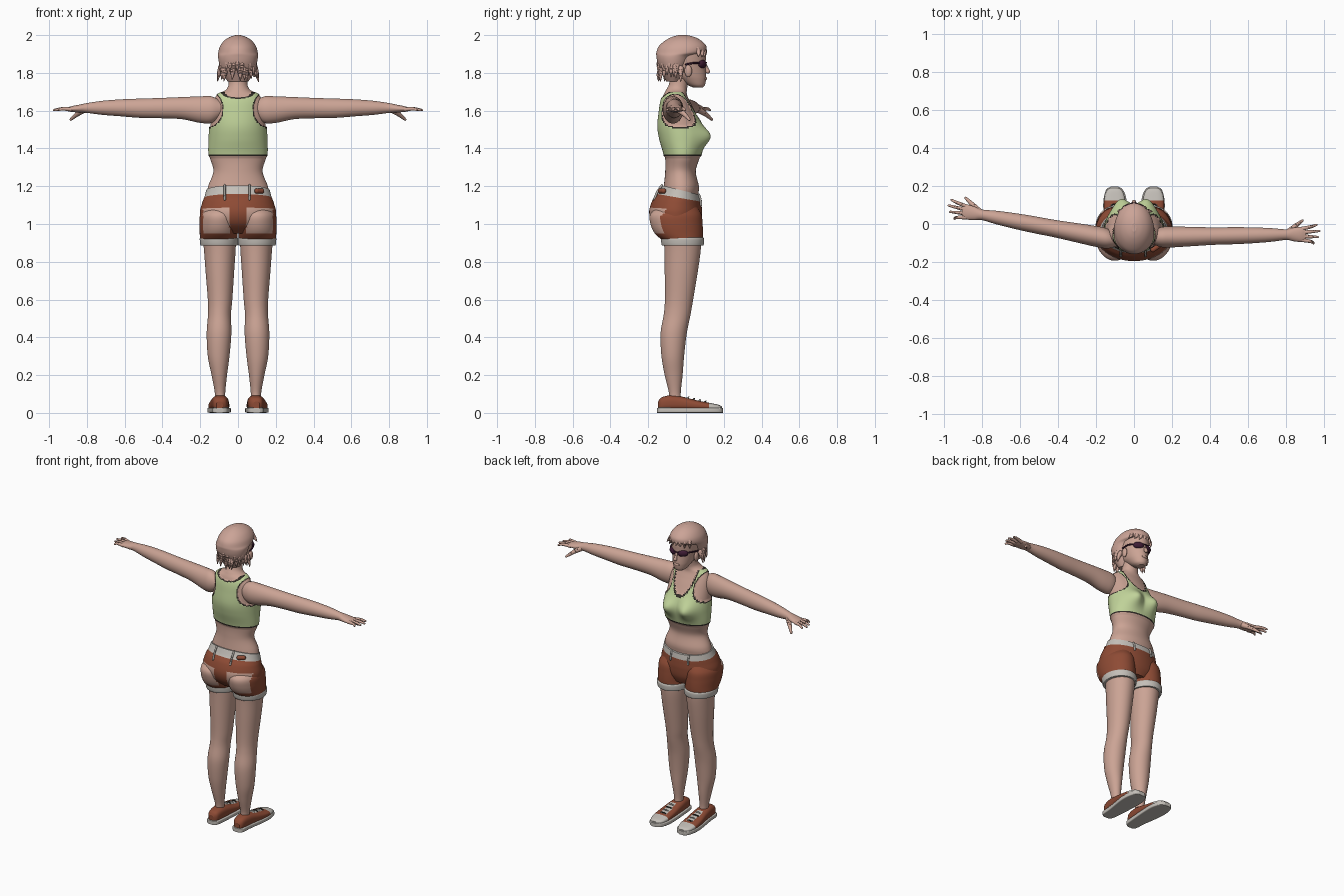
import bpy, bmesh, math, random
from mathutils import Vector

random.seed(4)
if "Cube" in bpy.data.objects:
    bpy.data.objects.remove(bpy.data.objects["Cube"])


def material(name, r, g, b):
    m = bpy.data.materials.new(name)
    m.use_nodes = True
    m.diffuse_color = (r, g, b, 1)
    bsdf = next(n for n in m.node_tree.nodes if n.type == 'BSDF_PRINCIPLED')
    bsdf.inputs["Base Color"].default_value = (r, g, b, 1)
    return m


SKIN = material("skin", .6, .37, .3)
HAIR = material("hair", .6, .37, .31)
GREEN = material("green cloth", .53, .65, .32)
TRIM = material("dark trim", .03, .025, .02)
BROWN = material("rust brown", .27, .07, .035)
PALE = material("pale grey", .55, .52, .48)
LENS = material("dark purple", .05, .012, .035)


def finish(name, bm, mats):
    bmesh.ops.recalc_face_normals(bm, faces=bm.faces)
    for f in bm.faces:
        f.smooth = len(f.verts) < 5
    me = bpy.data.meshes.new(name)
    bm.to_mesh(me)
    bm.free()
    for m in mats:
        me.materials.append(m)
    ob = bpy.data.objects.new(name, me)
    bpy.context.collection.objects.link(ob)
    return ob


def spline(rows, steps):
    """Catmull-Rom resampling of a list of tuples."""
    out = []
    for i in range(len(rows) - 1):
        a, b, c, d = (rows[max(0, min(len(rows) - 1, i + k))] for k in (-1, 0, 1, 2))
        for s in range(steps):
            t = s / steps
            out.append([q + t * (r - p) / 2 + t * t * (p - 2.5 * q + 2 * r - s4 / 2)
                        + t ** 3 * (1.5 * (q - r) + (s4 - p) / 2)
                        for p, q, r, s4 in zip(a, b, c, d)])
    return out + [list(rows[-1])]


def loft(name, axis, rings, mats, segs=32, steps=5, flip=1, square=1, paint=None, deform=None):
    """Rings are (position, low a, high a, low b, high b) across the given axis."""
    bm = bmesh.new()
    loops = []
    for t, a0, a1, b0, b1 in spline(rings, steps):
        loop = []
        for k in range(segs):
            u = 2 * math.pi * (k + .5) / segs
            c, s = (math.copysign(abs(w) ** square, w) for w in (math.cos(u), math.sin(u)))
            a, b = (a0 + a1) / 2 + c * (a1 - a0) / 2, (b0 + b1) / 2 + s * (b1 - b0) / 2
            x, y, z = {'x': (t, a, b), 'y': (a, t, b), 'z': (a, b, t)}[axis]
            loop.append(bm.verts.new((x * flip, y, z)))
        loops.append(loop)
    for p, q in zip(loops, loops[1:]):
        for k in range(segs):
            n = (k + 1) % segs
            bm.faces.new((p[k], p[n], q[n], q[k]))
    bm.faces.new(loops[0])
    bm.faces.new(loops[-1])
    if paint:
        for f in bm.faces:
            f.material_index = paint(f.calc_center_median())
    if deform:
        for v in bm.verts:
            v.co = deform(v.co.copy())
    return finish(name, bm, mats)


def tube(name, points, radii, mat):
    """Tapered tube through points with rounded ends."""
    rows = spline([tuple(p) + (r,) for p, r in zip(points, radii)], 4)
    bm = bmesh.new()
    for p, q in zip(rows, rows[1:]):
        a, b = Vector(p[:3]), Vector(q[:3])
        rot = (b - a).to_track_quat('Z', 'Y').to_matrix().to_4x4()
        rot.translation = (a + b) / 2
        bmesh.ops.create_cone(bm, segments=10, radius1=p[3], radius2=q[3],
                              depth=(b - a).length, matrix=rot)
    for p in (rows[0], rows[-1]):
        new = bmesh.ops.create_uvsphere(bm, u_segments=10, v_segments=6, radius=p[3])["verts"]
        bmesh.ops.translate(bm, verts=new, vec=p[:3])
    return finish(name, bm, [mat])


def ellipsoid(name, at, size, mat, turn=0):
    bm = bmesh.new()
    bmesh.ops.create_uvsphere(bm, u_segments=20, v_segments=12, radius=1)
    ob = finish(name, bm, [mat])
    ob.location, ob.scale, ob.rotation_euler.z = at, size, turn
    return ob


def sym(rows):
    return [(t, -w, w, lo, hi) for t, w, lo, hi in rows]


# Torso with cropped top
def top_depth(p):
    """Positive inside the cropped top, growing away from its edges."""
    if p.z > 1.7:
        return -1
    drop = .15 if p.y > -.05 else .03
    neck = (math.hypot(p.x / .07, (p.z - 1.7) / drop) - 1) * min(.07, drop)
    arm = (math.hypot((abs(p.x) - .17) / .09, (p.z - 1.61) / .1) - 1) * .09
    return min(p.z - 1.36, neck, arm)


def top_paint(p):
    d = top_depth(p)
    return 0 if d < 0 else 2 if d < .007 else 1


def chest(p):
    grow = .006 if top_depth(p) > 0 else 0
    out = Vector((p.x, p.y + .03, 0)).normalized() * grow
    if p.y > -.03:
        bump = math.exp(-((abs(p.x) - .07) / .05) ** 2 - ((p.z - 1.465) / .055) ** 2)
        out.y += .047 * bump * min(1, (p.y + .03) / .05)
    return p + out


loft("torso", 'z', sym([
    (1.05, .16, -.14, .06), (1.15, .165, -.125, .065), (1.2, .158, -.118, .068),
    (1.28, .13, -.11, .052), (1.36, .15, -.112, .075), (1.45, .15, -.136, .09),
    (1.52, .146, -.146, .08), (1.6, .14, -.138, .045), (1.65, .13, -.13, .02),
    (1.685, .108, -.118, .005), (1.71, .065, -.105, .005), (1.74, .05, -.09, .01),
    (1.8, .05, -.08, .02)]), [SKIN, GREEN, TRIM], 128, 10, paint=top_paint, deform=chest)


# Shorts: hips, legs, cuffs and belt loops
def shorts_paint(p):
    if p.z > 1.157:
        return 1
    return 2 if p.y < -.1 and .045 < abs(p.x) < .185 and .95 < p.z < 1.08 else 0


def slope(p):
    p.z -= .25 * (p.y + .13) * max(0, min(1, (p.z - 1.05) / .15))
    return p


SHORTS = [BROWN, PALE, SKIN]
loft("shorts_hips", 'z', sym([
    (.95, .11, -.12, .06), (1, .19, -.175, .08), (1.06, .202, -.195, .085),
    (1.12, .19, -.178, .083), (1.16, .178, -.15, .08), (1.205, .168, -.13, .075)]),
    SHORTS, 96, 8, paint=shorts_paint, deform=slope)
for x in (-.07, .06):
    tube("back_belt_loop", [(x, -.168, 1.13), (x, -.152, 1.17), (x, -.128, 1.205)], [.006] * 3, PALE)
    tube("front_belt_loop", [(x, .08, 1.1), (x, .077, 1.13), (x, .068, 1.155)], [.006] * 3, PALE)
tube("belt_buckle", [(.1, -.135, 1.175), (.125, -.118, 1.175)], [.014] * 2, BROWN)


def shoe_paint(p):
    return 1 if p.y > .125 or (-.01 < p.y < .11 and abs(abs(p.x) - .1) < .022 and p.z > .05) else 0


for side, s in (("left", -1), ("right", 1)):
    loft(side + "_shorts_leg", 'z', [
        (.91, .004, .2, -.12, .088), (.95, .002, .203, -.165, .09), (1, -.002, .205, -.188, .088),
        (1.05, .0, .2, -.19, .082), (1.09, .02, .17, -.15, .06)],
        SHORTS, 64, 8, s, paint=shorts_paint)
    loft(side + "_cuff", 'z', [
        (.885, .004, .196, -.124, .09), (.89, .001, .2, -.129, .094),
        (.922, .0, .203, -.134, .096), (.928, .004, .198, -.128, .09)], [PALE], 48, 3, s)
    loft(side + "_leg", 'z', [
        (.95, .01, .19, -.12, .08), (.87, .012, .181, -.115, .079), (.75, .02, .172, -.113, .063),
        (.6, .03, .16, -.112, .038), (.52, .037, .159, -.118, .024), (.42, .035, .166, -.135, .004),
        (.3, .045, .16, -.13, -.01), (.2, .058, .14, -.113, -.018), (.1, .068, .122, -.09, -.028),
        (.05, .065, .125, -.1, -.02)], [SKIN], 40, 6, s)

    # Canvas shoe
    loft(side + "_shoe", 'y', [
        (-.148, .08, .115, .015, .06), (-.13, .06, .13, .012, .082), (-.08, .052, .138, .012, .093),
        (-.02, .048, .145, .012, .086), (.06, .046, .156, .012, .066), (.13, .048, .156, .012, .052),
        (.175, .062, .143, .012, .042), (.19, .085, .122, .012, .032)],
        [BROWN, PALE], 40, 8, s, .75, shoe_paint)
    loft(side + "_sole", 'y', [
        (-.153, .078, .116, 0, .026), (-.135, .055, .135, 0, .028), (-.06, .046, .142, 0, .028),
        (.06, .038, .16, 0, .028), (.13, .04, .16, 0, .028), (.18, .058, .146, 0, .028),
        (.197, .085, .122, 0, .026)], [PALE], 32, 5, s, .3)
    for i in range(4):
        y, z = .005 + .03 * i, .083 - .007 * i
        tube(side + "_shoelace", [(s * .075, y, z - .01), (s * .1, y + .01, z), (s * .125, y, z - .01)],
             [.004] * 3, TRIM if i % 2 else PALE)

    # Arm, swept forward a little on the left
    base, sweep = (-.1035, .19) if s < 0 else (-.072, .02)

    def swing(p):
        return Vector((p[0], p[1] + base + sweep * abs(p[0]), p[2]))

    arm = [(.09, .03, 1.57, 1.65), (.14, .052, 1.535, 1.676), (.2, .055, 1.535, 1.676),
           (.3, .051, 1.555, 1.672), (.42, .046, 1.56, 1.667), (.52, .045, 1.562, 1.664),
           (.62, .042, 1.57, 1.66), (.72, .036, 1.578, 1.652), (.8, .028, 1.588, 1.64),
           (.84, .036, 1.59, 1.632), (.88, .04, 1.593, 1.624), (.905, .034, 1.598, 1.616)]
    loft(side + "_arm", 'x', sym(arm), [SKIN], 32, 6, s, deform=swing)
    for i, reach in enumerate((.95, .972, .98, .965)):
        y = -.03 + .02 * i
        tube(side + "_finger", [swing(p) for p in (
            (s * .885, y, 1.607), (s * .93, y * 1.3, 1.61), (s * (reach - .006), y * 1.6, 1.603))],
            [.011, .009, .006], SKIN)
    tube(side + "_thumb", [swing(p) for p in (
        (s * .815, .015, 1.605), (s * .85, .045, 1.582), (s * .885, .072, 1.553))],
        [.018, .013, .007], SKIN)

    # Ear and sunglasses side
    ellipsoid(side + "_ear", (s * .086, .012, 1.81), (.012, .02, .032), SKIN)
    ellipsoid(side + "_lens", (s * .036, .086, 1.847), (.034, .018, .022), LENS, -s * .5)
    tube(side + "_temple", [(s * .064, .07, 1.852), (s * .083, .04, 1.852), (s * .09, 0, 1.845)],
         [.005] * 3, LENS)

# Head
loft("head", 'z', sym([
    (1.722, .022, .04, .088), (1.735, .04, .01, .1), (1.765, .056, -.04, .106),
    (1.79, .066, -.08, .106), (1.83, .076, -.11, .103), (1.87, .082, -.125, .105),
    (1.91, .083, -.125, .104), (1.95, .07, -.1, .08), (1.975, .045, -.07, .04)]), [SKIN], 48)
tube("nose", [(0, .098, 1.85), (0, .11, 1.825), (0, .115, 1.808)], [.007, .009, .012], SKIN)
ellipsoid("lips", (0, .1, 1.77), (.022, .012, .009), SKIN)
tube("glasses_bridge", [(-.015, .108, 1.855), (.015, .108, 1.855)], [.004] * 2, LENS)

# Short hair with loose tufts
loft("hair", 'z', sym([
    (1.755, .055, -.105, -.03), (1.8, .085, -.128, -.005), (1.85, .1, -.15, .02),
    (1.888, .106, -.157, .045), (1.908, .105, -.157, .1), (1.94, .096, -.145, .108),
    (1.97, .074, -.112, .082), (1.99, .044, -.075, .045), (2, .012, -.04, .005)]), [HAIR], 48)
for i in range(24):
    a = math.pi * (1 + (i + random.random()) / 24)
    z = random.uniform(1.79, 1.86)
    c, d = math.cos(a), math.sin(a)
    tube("hair_tuft", [(c * .085, -.025 + d * .1, z + .03), (c * .1, -.025 + d * .12, z),
                       (c * .108, -.025 + d * .122, z - .04)], [.016, .012, .002], HAIR)
for i in range(7):
    x = -.075 + .025 * i
    y = .1 - 6 * x * x
    tube("fringe_tuft", [(x * .8, y - .01, 1.935), (x, y, 1.91), (x * 1.15 + .01, y, 1.885)],
         [.016, .012, .002], HAIR)
